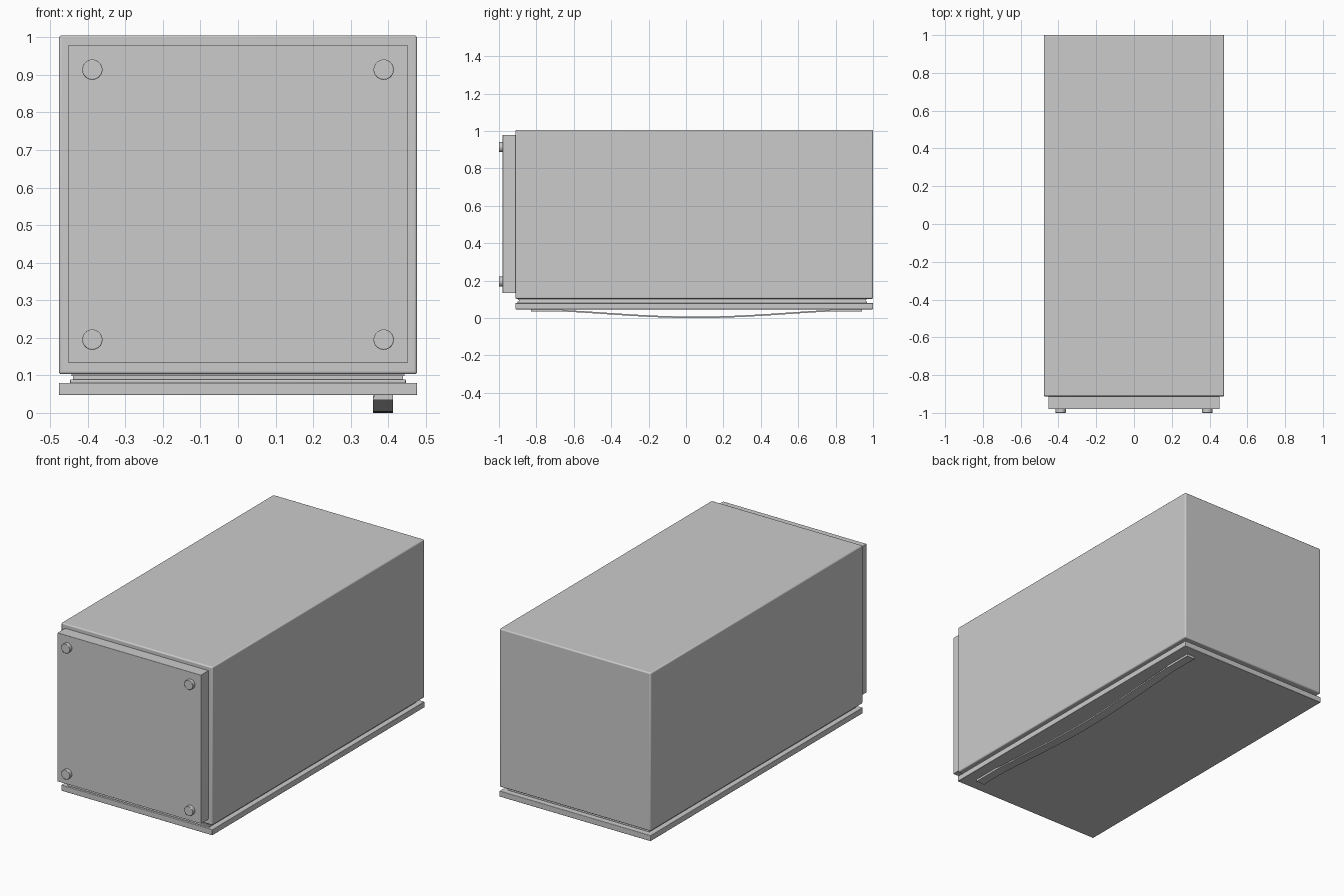
import bpy, bmesh, math

if "Cube" in bpy.data.objects:
    bpy.data.objects.remove(bpy.data.objects["Cube"])


def finish(name, bm, bevel=0.0, segments=3):
    bmesh.ops.recalc_face_normals(bm, faces=bm.faces)
    me = bpy.data.meshes.new(name)
    bm.to_mesh(me)
    bm.free()
    ob = bpy.data.objects.new(name, me)
    bpy.context.collection.objects.link(ob)
    bpy.context.view_layer.objects.active = ob
    ob.select_set(True)
    if bevel:
        mod = ob.modifiers.new("edge_rounding", 'BEVEL')
        mod.width, mod.segments = bevel, segments
    bpy.ops.object.shade_smooth_by_angle(angle=math.radians(35))
    ob.select_set(False)
    return ob


def box(name, x, y, z, bevel=0.0):
    bm = bmesh.new()
    bmesh.ops.create_cube(bm, size=1)
    for v in bm.verts:
        v.co = [lo + (c + 0.5) * (hi - lo) for c, (lo, hi) in zip(v.co, (x, y, z))]
    return finish(name, bm, bevel)


def knob(name, x, z):
    bm = bmesh.new()
    bmesh.ops.create_cone(bm, cap_ends=True, segments=32, radius1=0.027,
                          radius2=0.027, depth=0.03)
    for v in bm.verts:
        px, py, pz = v.co
        v.co = (x + px, -0.985 + pz, z + py)
    return finish(name, bm, 0.002, 2)


def extrude_x(name, outline, x0, x1):
    bm = bmesh.new()
    rings = [[bm.verts.new((x, y, z)) for y, z in outline] for x in (x0, x1)]
    n = len(outline)
    for i in range(n):
        j = (i + 1) % n
        bm.faces.new((rings[0][i], rings[0][j], rings[1][j], rings[1][i]))
    bm.faces.new(rings[0])
    bm.faces.new(rings[1][::-1])
    return finish(name, bm)


# main casing, base plate and front cover
box("casing", (-0.477, 0.477), (-0.912, 1.0), (0.103, 1.005), 0.007)
box("base_plate", (-0.477, 0.477), (-0.912, 1.0), (0.047, 0.08), 0.003)
box("front_cover", (-0.452, 0.452), (-0.98, -0.905), (0.133, 0.98), 0.001)

# recessed neck between casing and base, flared at the bottom
box("neck", (-0.439, 0.439), (-0.893, 0.96), (0.075, 0.106))
box("neck_flange", (-0.447, 0.447), (-0.9, 0.968), (0.078, 0.089), 0.003)
box("neck_top_flange", (-0.444, 0.444), (-0.898, 0.965), (0.098, 0.105))

# four knobs on the front cover
for side, x in (("left", -0.388), ("right", 0.388)):
    for level, z in (("lower", 0.195), ("upper", 0.914)):
        knob(f"{level}_{side}_knob", x, z)

# bowed runner strip under the right edge, with a pad at each end
N = 24
ys = [-0.75 + 1.61 * i / N for i in range(N + 1)]
bow = [(y, 0.038 * (0.5 - 0.5 * math.cos(2 * math.pi * i / N)) ** 0.75)
       for i, y in enumerate(ys)]
lower = [(-0.83, 0.034)] + [(y, 0.038 - d) for y, d in bow] + [(0.94, 0.034)]
upper = [(y, z + 0.008) for y, z in reversed(lower)]
extrude_x("runner_strip", lower + upper, 0.36, 0.413)
for name, y in (("front_runner_pad", (-0.83, -0.66)), ("rear_runner_pad", (0.77, 0.94))):
    box(name, (0.362, 0.413), y, (0.035, 0.05))
